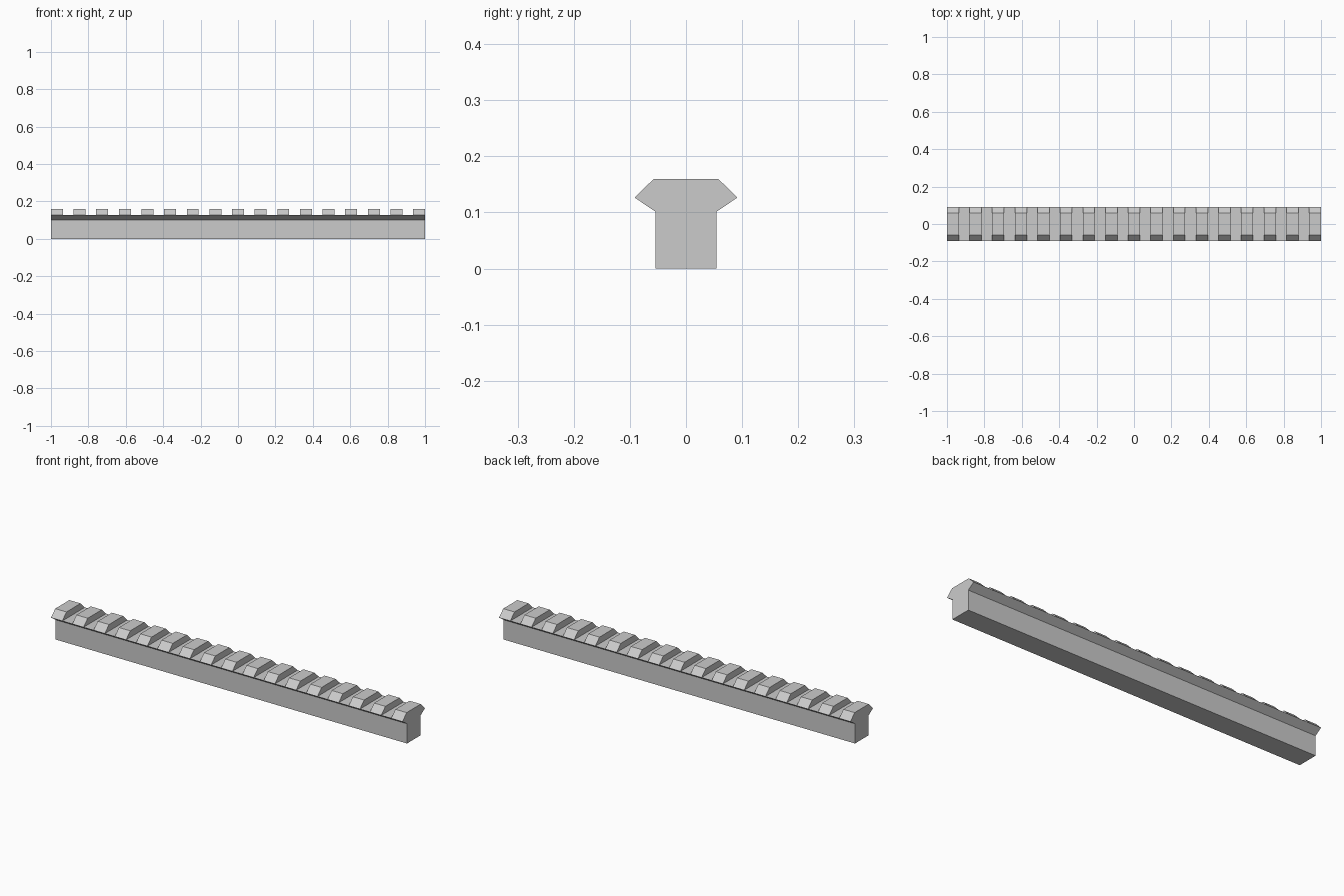
import bpy
import bmesh
from mathutils import Vector

default = bpy.data.objects.get("Cube")
if default:
    bpy.data.objects.remove(default, do_unlink=True)

# Main dimensions
TEETH = 17
TOOTH = 0.064
PITCH = (2 - TOOTH) / (TEETH - 1)
STEM_HALF, WING_HALF, TOP_HALF = 0.0545, 0.0915, 0.0575
NECK_Z, WING_Z, TOP_Z = 0.1015, 0.1265, 0.16

# Grey metal
metal = bpy.data.materials.new("grey_metal")
metal.use_nodes = True
grey = (0.6, 0.6, 0.6, 1)
metal.diffuse_color = grey
metal.node_tree.nodes["Principled BSDF"].inputs["Base Color"].default_value = grey

# Lower profile: stem flaring out to the flat slot floor
half = [(STEM_HALF, 0), (STEM_HALF, NECK_Z), (WING_HALF, WING_Z)]
profile = half + [(-y, z) for y, z in reversed(half)]

# Alternating tooth and slot stations along the rail
stations = []
for i in range(TEETH):
    start = -1 + i * PITCH
    stations += [start, start + TOOTH]

bm = bmesh.new()
rings = [[bm.verts.new((x, y, z)) for y, z in profile] for x in stations]
bm.faces.new(rings[0])
bm.faces.new(rings[-1])
tooth_bases = []
floor_side = half.index((WING_HALF, WING_Z))
for i, (a, b) in enumerate(zip(rings, rings[1:])):
    for j in range(len(profile)):
        k = (j + 1) % len(profile)
        face = bm.faces.new((a[j], a[k], b[k], b[j]))
        if j == floor_side and i % 2 == 0:
            tooth_bases.append(face)
bmesh.ops.recalc_face_normals(bm, faces=bm.faces)

# Raise the teeth and taper them towards the top
raised = bmesh.ops.extrude_face_region(bm, geom=tooth_bases)
bmesh.ops.delete(bm, geom=[f for f in tooth_bases if f.is_valid], context="FACES_ONLY")
for v in raised["geom"]:
    if isinstance(v, bmesh.types.BMVert):
        v.co = Vector((v.co.x, TOP_HALF if v.co.y > 0 else -TOP_HALF, TOP_Z))

# Merge flat strips into whole faces
bmesh.ops.dissolve_limit(bm, angle_limit=0.01, verts=bm.verts, edges=bm.edges)
bmesh.ops.recalc_face_normals(bm, faces=bm.faces)

mesh = bpy.data.meshes.new("slotted_rail")
bm.to_mesh(mesh)
bm.free()
mesh.materials.append(metal)
rail = bpy.data.objects.new("slotted_rail", mesh)
bpy.context.collection.objects.link(rail)
